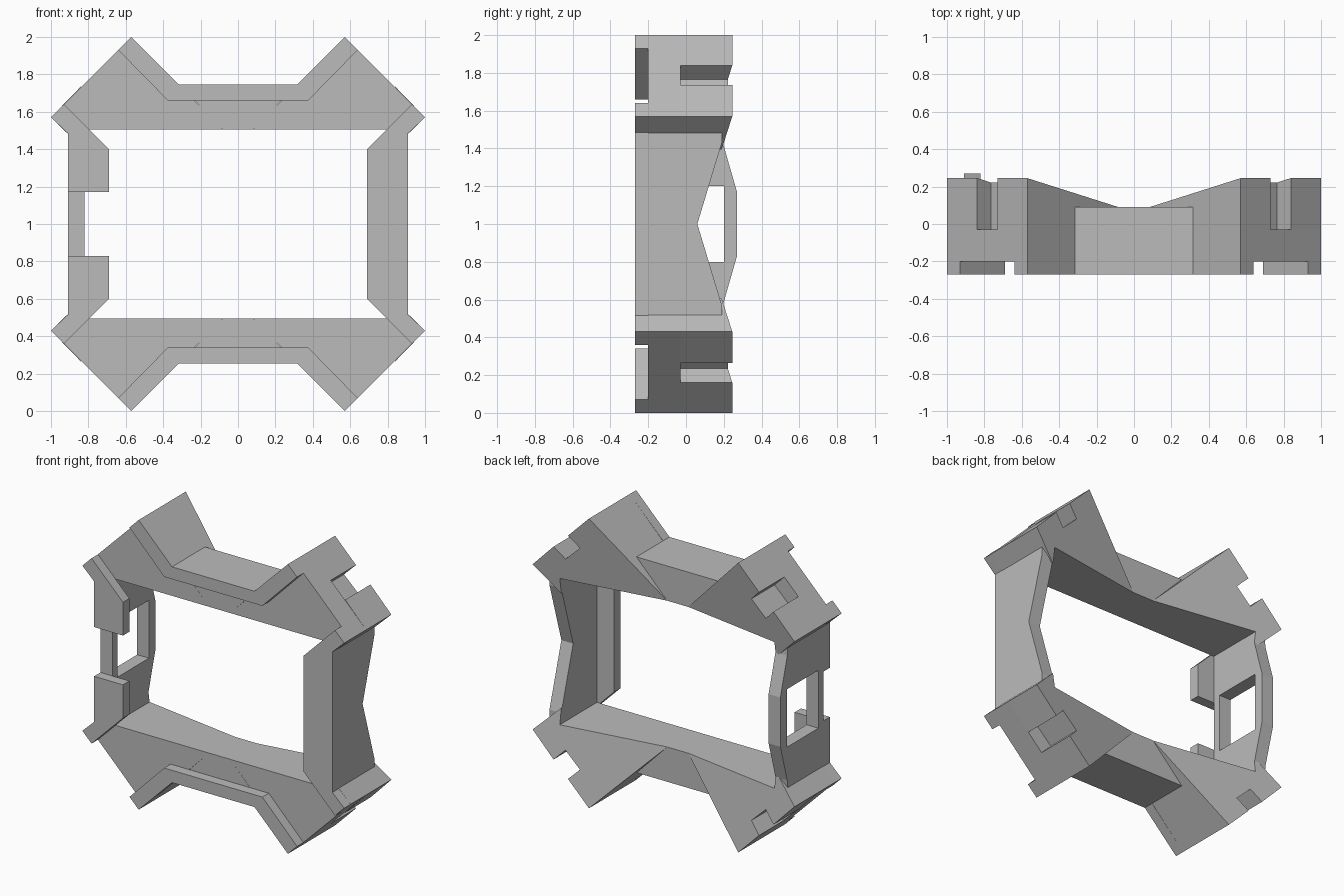
import bpy
import bmesh

cube = bpy.data.objects.get("Cube")
if cube:
    bpy.data.objects.remove(cube, do_unlink=True)

grey = bpy.data.materials.new("light_grey")
grey.use_nodes = True
grey.diffuse_color = (0.5, 0.5, 0.5, 1)
grey.node_tree.nodes["Principled BSDF"].inputs["Base Color"].default_value = (0.5, 0.5, 0.5, 1)

FRONT, STEP = -0.27, -0.2      # raised front layer and recessed front plate
SLOT_BASE = -0.03


def prism(name, outline, start, end, axis="y", mirror=""):
    """Extrude an outline along x or y; end may be a function of the outline point.
    Heights are measured from the middle of the frame at z = 1."""
    bm = bmesh.new()

    def ring(depth):
        verts = []
        for p, q in outline:
            d = depth(p, q) if callable(depth) else depth
            verts.append(bm.verts.new((p, d, q) if axis == "y" else (d, p, q)))
        return verts

    a, b = ring(start), ring(end)
    bm.faces.new(a)
    bm.faces.new(b[::-1])
    n = len(a)
    for i in range(n):
        j = (i + 1) % n
        bm.faces.new((a[j], a[i], b[i], b[j]))
    bmesh.ops.recalc_face_normals(bm, faces=bm.faces)
    mesh = bpy.data.meshes.new(name)
    bm.to_mesh(mesh)
    bm.free()
    mesh.materials.append(grey)
    obj = bpy.data.objects.new(name, mesh)
    obj.location.z = 1
    bpy.context.collection.objects.link(obj)
    if mirror:
        mod = obj.modifiers.new("mirror", "MIRROR")
        mod.use_axis = ["x" in mirror, False, "z" in mirror]
        mod.use_mirror_merge = False
    return obj


def corner_back(x, u):
    """Back plane of a corner, falling away from the outer diagonal."""
    return 0.245 - 0.158 * (1.57 - x - u)


def flip_x(points):
    return [(-x, u) for x, u in points]


# Corner blocks: solid front part, then a back part with a slot in the diagonal face
inner = [(0.82, 0.395), (0.82, 0.505), (0.08, 0.505), (0.57, 1.0)]
slot = [(0.73, 0.84), (0.655, 0.765), (0.765, 0.66), (0.84, 0.735)]
prism("corner_front", inner + [(1.0, 0.57)], STEP, SLOT_BASE, mirror="xz")
prism("corner_back", inner + slot + [(1.0, 0.57)], SLOT_BASE, corner_back, mirror="xz")

# Middle of the top and bottom bars
bar = [(0.08, 0.505), (0.315, 0.745)]
prism("bar_middle", bar + flip_x(bar)[::-1], STEP, 0.09, mirror="z")

# Raised rims along the top and bottom edges
rim = [(0.315, 0.745), (0.57, 1.0), (0.64, 0.93), (0.375, 0.66)]
prism("rim", rim[:3] + rim[3:] + flip_x(rim)[::-1], FRONT, STEP, mirror="z")

# Front flanges: one continuous, the other split into two tabs
flange = [(0.69, 0.4), (0.93, 0.64), (1.0, 0.57), (0.91, 0.485)]
lower = [(x, -u) for x, u in flange[::-1]]
prism("left_flange", flange + lower, FRONT, STEP)
tab = [(0.69, 0.17)] + flange + [(0.91, 0.17)]
prism("right_flange_tab", flip_x(tab), FRONT, STEP, mirror="z")

# Left wall with a V-shaped back edge
wall = [(STEP, 0.487), (0.19, 0.487), (0.19, 0.43), (0.06, 0.0)]
prism("left_wall", wall + [(y, -u) for y, u in wall[2::-1]], 0.82, 0.91, axis="x")

# Right wall with a bulging back edge and a window, built as two halves
half = [(STEP, 0.0), (-0.145, 0.0), (-0.145, 0.2), (0.2, 0.2), (0.2, 0.0), (0.27, 0.0),
        (0.27, 0.17), (0.195, 0.43), (0.19, 0.487), (STEP, 0.487)]
prism("right_wall", half, -0.91, -0.82, axis="x", mirror="z")
